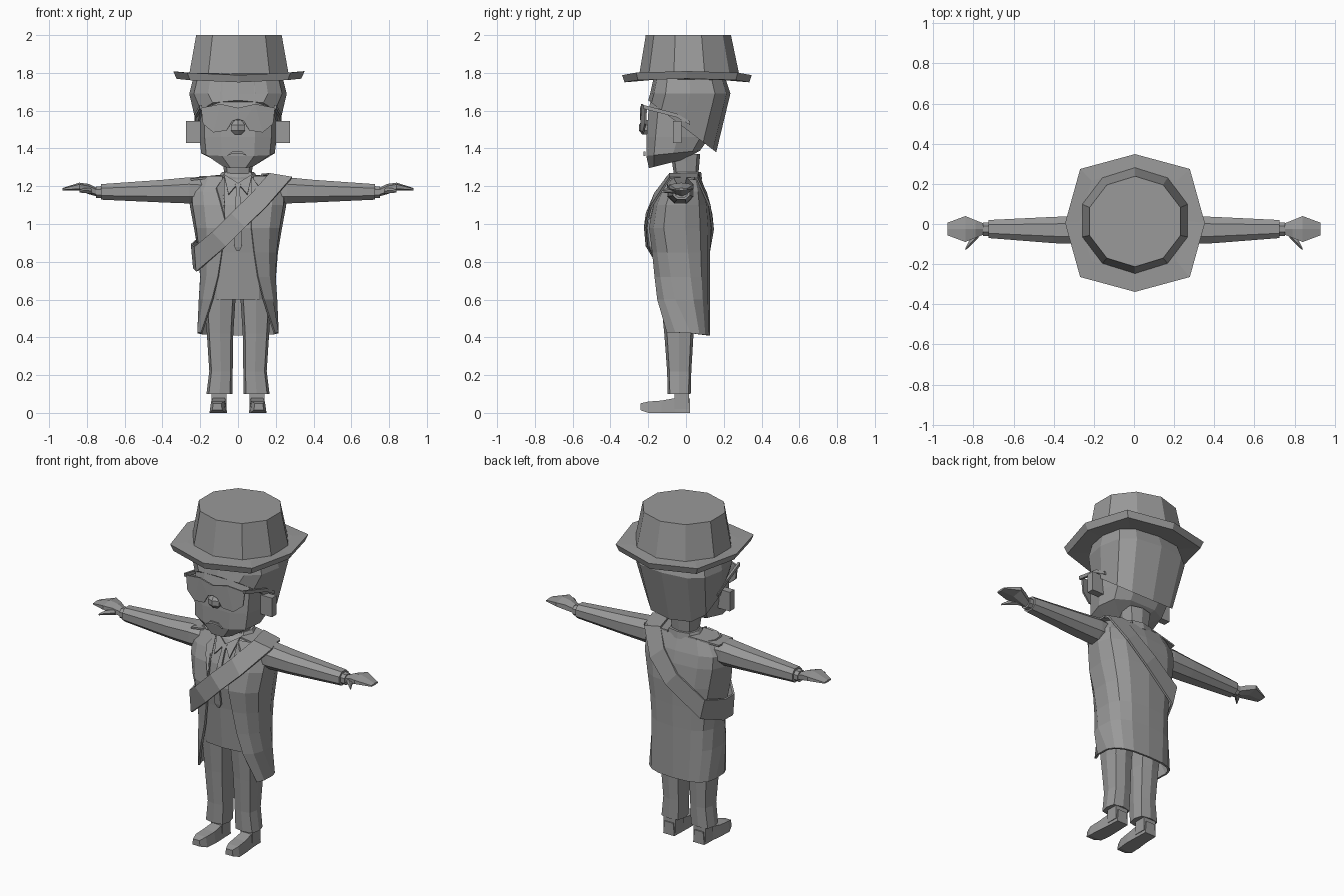
import bpy, bmesh, math

grey = bpy.data.materials.new("mid_grey")
grey.diffuse_color = (0.32, 0.32, 0.32, 1)


def build(name, verts, faces, mirror=False, thick=0):
    bm = bmesh.new()
    vs = [bm.verts.new(v) for v in verts]
    for f in faces:
        bm.faces.new([vs[i] for i in f])
    bmesh.ops.recalc_face_normals(bm, faces=bm.faces)
    me = bpy.data.meshes.new(name)
    bm.to_mesh(me)
    bm.free()
    me.materials.append(grey)
    ob = bpy.data.objects.new(name, me)
    bpy.context.collection.objects.link(ob)
    if mirror:
        ob.modifiers.new("mirror", "MIRROR").use_mirror_merge = False
    if thick:
        m = ob.modifiers.new("thickness", "SOLIDIFY")
        m.thickness, m.offset = thick, 0
    return ob


def loft(name, rings, closed=True, caps=True, loop=False, **kw):
    """Skin a list of equal-length rings."""
    n, k = len(rings[0]), len(rings)
    verts = [p for r in rings for p in r]
    faces = []
    for i in range(k if loop else k - 1):
        j = (i + 1) % k
        for a in range(n if closed else n - 1):
            b = (a + 1) % n
            faces.append((i * n + a, i * n + b, j * n + b, j * n + a))
    if caps and closed:
        faces += [tuple(range(n)), tuple(range((k - 1) * n, k * n))]
    return build(name, verts, faces, **kw)


def spow(v, e):
    return math.copysign(abs(v) ** e, v) if abs(v) > 1e-9 else 0.0


def at(a, z, rx, yf, yb, e, cx=0):
    """Point on a rounded-box section; angle 0 is the front."""
    return (cx + rx * spow(math.sin(a), e),
            (yf + yb) / 2 - (yb - yf) / 2 * spow(math.cos(a), e), z)


def ring(z, rx, yf, yb, n=12, e=0.7, cx=0, zf=None, off=0):
    pts = [at(math.tau * (i + off) / n, z, rx, yf, yb, e, cx) for i in range(n)]
    return [(x, y, zf(x, y)) for x, y, _ in pts] if zf else pts


def ring_x(x, cy, cz, ry, rz, n=8):
    return [(x, cy + ry * spow(math.cos(t), 0.85), cz + rz * spow(math.sin(t), 0.85))
            for t in (math.tau * (i + 0.5) / n for i in range(n))]


def box(name, a, b, mirror=False):
    loft(name, [[(a[0], a[1], z), (b[0], a[1], z), (b[0], b[1], z), (a[0], b[1], z)]
                for z in (a[2], b[2])], mirror=mirror)


# hat: brim curls up at the sides
def curl(h):
    return lambda x, y: h + 0.02 * (x / 0.34) ** 2


loft("hat_brim", [ring(1.765, 0.2, -0.19, 0.2, 8),
                  ring(0, 0.33, -0.325, 0.335, 8, cx=0.005, zf=curl(1.75)),
                  ring(0, 0.348, -0.338, 0.348, 8, cx=0.005, zf=curl(1.788)),
                  ring(1.797, 0.27, -0.24, 0.27, 8)])
loft("hat_crown", [ring(z, rx, yf, yb, 10, 1.0, 0.005) for z, rx, yf, yb in
                   [(1.775, 0.28, -0.25, 0.285), (2.0, 0.238, -0.213, 0.238)]])

# head, hair and neck
loft("head", [ring(0, rx, yf, yb, 10, off=0.5,
                   zf=lambda x, y, z=z, t=t, f=yf: z + t * (y - f))
              for z, rx, yf, yb, t in [(1.295, 0.09, -0.2, 0.0, 0.25),
                                       (1.36, 0.195, -0.215, 0.08, 0.1),
                                       (1.46, 0.205, -0.215, 0.13, 0),
                                       (1.6, 0.21, -0.205, 0.16, 0),
                                       (1.76, 0.2, -0.17, 0.17, 0)]])
loft("hair", [ring(0, 0.218, -0.2, 0.16, zf=lambda x, y: 1.655 - 0.275 * (y + 0.2) / 0.36),
              ring(1.69, 0.258, -0.19, 0.235),
              ring(1.78, 0.235, -0.17, 0.205)])
loft("neck", [ring(1.2, 0.065, -0.055, 0.06, 8), ring(1.37, 0.085, -0.08, 0.075, 8)])
box("ear", (0.195, -0.068, 1.43), (0.275, -0.025, 1.545), mirror=True)
loft("nose", [ring(z, r, -0.215 - r * 0.8, -0.19, 6, 0.9) for z, r in
              [(1.475, 0.022), (1.495, 0.042), (1.525, 0.042), (1.55, 0.02)]])
mouth = [(-0.06, 1.36), (-0.03, 1.385), (0.02, 1.385), (0.05, 1.36), (0.02, 1.372), (-0.03, 1.372)]
build("mouth", [(x, -0.22, z) for x, z in mouth], [range(6)], thick=0.009)

# glasses
lens = [(0, 1.615), (0.09, 1.635), (0.195, 1.615), (0.185, 1.53),
        (0.13, 1.485), (0.06, 1.495), (0.03, 1.545), (0, 1.555)]
build("glasses_lens", [(x, -0.238 + 0.7 * x * x, z) for x, z in lens],
      [(0, 1, 6, 7), (1, 2, 3, 4), (1, 4, 5, 6)], mirror=True, thick=0.009)
loft("glasses_arm", [[(x + dx, y, z + dz) for dx, dz in
                      [(-0.007, -0.01), (0.007, -0.01), (0.007, 0.01), (-0.007, 0.01)]]
                     for x, y, z in [(0.197, -0.225, 1.62), (0.222, -0.05, 1.575),
                                     (0.222, 0.02, 1.535)]], mirror=True)

# torso
loft("shirt", [ring(*r) for r in [(0.6, 0.18, -0.15, 0.1), (0.85, 0.185, -0.17, 0.105),
                                  (0.98, 0.2, -0.185, 0.11), (1.1, 0.235, -0.16, 0.1),
                                  (1.17, 0.24, -0.13, 0.085), (1.235, 0.21, -0.095, 0.06),
                                  (1.257, 0.1, -0.06, 0.06)]])

# open coat: each row is z, half width, front, back, half opening
coat = []
for z, rx, yf, yb, gap in [(1.25, 0.2, -0.1, 0.07, 0.08), (1.17, 0.252, -0.14, 0.1, 0.08),
                           (1.1, 0.25, -0.17, 0.115, 0.07), (0.98, 0.228, -0.192, 0.125, 0.07),
                           (0.85, 0.207, -0.178, 0.122, 0.085), (0.72, 0.198, -0.17, 0.12, 0.105),
                           (0.6, 0.203, -0.165, 0.12, 0.135), (0.425, 0.212, -0.15, 0.12, 0.192)]:
    a0 = math.asin((gap / rx) ** (1 / 0.7))
    row = [at(a0 + (math.tau - 2 * a0) * i / 12, z, rx, yf, yb, 0.7) for i in range(13)]
    coat.append([(x, y, w - (0.015 * max(y, 0) / 0.12 if z < 0.5 else 0)) for x, y, w in row])
loft("coat", coat, closed=False, thick=0.012)
build("coat_shoulder_cap", [(0.07, -0.075, 1.255), (0.25, -0.09, 1.235),
                            (0.25, 0.045, 1.24), (0.07, 0.075, 1.258)],
      [range(4)], mirror=True, thick=0.01)

# collar, lapels and tie
loft("coat_collar", [ring(1.235, 0.115, -0.085, 0.085, 8), ring(1.275, 0.085, -0.06, 0.08, 8)])
build("shirt_collar_point", [(0.0, -0.12, 1.215), (0.075, -0.085, 1.262), (0.05, -0.153, 1.155)],
      [range(3)], mirror=True, thick=0.009)
build("lapel", [(0.075, -0.1, 1.25), (0.115, -0.14, 1.19), (0.1, -0.165, 1.14),
                (0.07, -0.193, 1.03)], [range(4)], mirror=True, thick=0.01)
tie = [(1.215, 0.016, -0.12), (1.185, 0.01, -0.137), (1.1, 0.014, -0.175),
       (0.98, 0.018, -0.2), (0.88, 0.02, -0.188), (0.858, 0.006, -0.182)]
loft("tie", [[(-w, y, z), (w, y, z)] for z, w, y in tie], closed=False, thick=0.012)

# sash: closed loop of centre points with half-width direction
sash = [((0.225, -0.085, 1.255), (-0.06, 0.0, 0.01)), ((0.11, -0.175, 1.125), (-0.037, 0.012, 0.037)),
        ((0.0, -0.212, 1.02), (-0.037, 0.005, 0.037)), ((-0.1, -0.208, 0.92), (-0.037, 0, 0.037)),
        ((-0.222, -0.13, 0.815), (-0.005, 0, 0.065)), ((-0.238, -0.02, 0.83), (-0.006, 0, 0.065)),
        ((-0.19, 0.115, 0.87), (-0.015, 0, 0.06)), ((0.0, 0.138, 1.01), (-0.035, -0.004, 0.04)),
        ((0.11, 0.115, 1.13), (-0.04, -0.01, 0.035)), ((0.18, 0.06, 1.25), (-0.055, 0.0, 0.012))]
loft("sash", [[tuple(c + s * d for c, d in zip(p, w)) for s in (-1, 1)] for p, w in sash],
     closed=False, loop=True, thick=0.012)

# arms and hands
loft("sleeve", [ring_x(*r) for r in [(0.19, -0.03, 1.178, 0.07, 0.065), (0.26, -0.03, 1.178, 0.075, 0.074),
                                     (0.4, -0.03, 1.174, 0.07, 0.064),
                                     (0.725, -0.025, 1.17, 0.048, 0.044)]], mirror=True)
loft("cuff", [ring_x(0.71, -0.025, 1.17, 0.036, 0.033),
              ring_x(0.752, -0.025, 1.168, 0.036, 0.033)], mirror=True)
loft("hand", [ring_x(*r, n=6) for r in [(0.74, -0.025, 1.166, 0.027, 0.022), (0.79, -0.025, 1.185, 0.05, 0.027),
                                        (0.84, -0.025, 1.198, 0.073, 0.021),
                                        (0.93, -0.025, 1.184, 0.035, 0.006)]], mirror=True)
loft("thumb", [ring_x(0.775, -0.05, 1.175, 0.02, 0.016, 5), ring_x(0.815, -0.09, 1.178, 0.02, 0.014, 5),
               ring_x(0.84, -0.125, 1.172, 0.006, 0.006, 5)], mirror=True)

# legs and shoes
loft("trouser_leg", [ring(z, (b - a) / 2, yf, yb, 8, 0.6, (a + b) / 2) for z, a, b, yf, yb in
                     [(0.1, 0.03, 0.167, -0.097, 0.025), (0.22, 0.028, 0.152, -0.1, 0.028),
                      (0.42, 0.025, 0.165, -0.115, 0.04), (0.62, 0.012, 0.178, -0.135, 0.075)]],
     mirror=True)
box("ankle", (0.06, -0.06, 0.02), (0.14, 0.015, 0.13), mirror=True)
loft("shoe", [[(cx - w, y, z0), (cx + w, y, z0), (cx + w * 0.8, y, z1), (cx - w * 0.8, y, z1)]
              for y, cx, w, z0, z1 in [(0.022, 0.1, 0.037, 0, 0.075), (-0.06, 0.1, 0.04, 0, 0.078),
                                       (-0.13, 0.103, 0.045, 0, 0.065), (-0.2, 0.108, 0.043, 0, 0.06),
                                       (-0.242, 0.11, 0.026, 0.015, 0.05)]], mirror=True)
